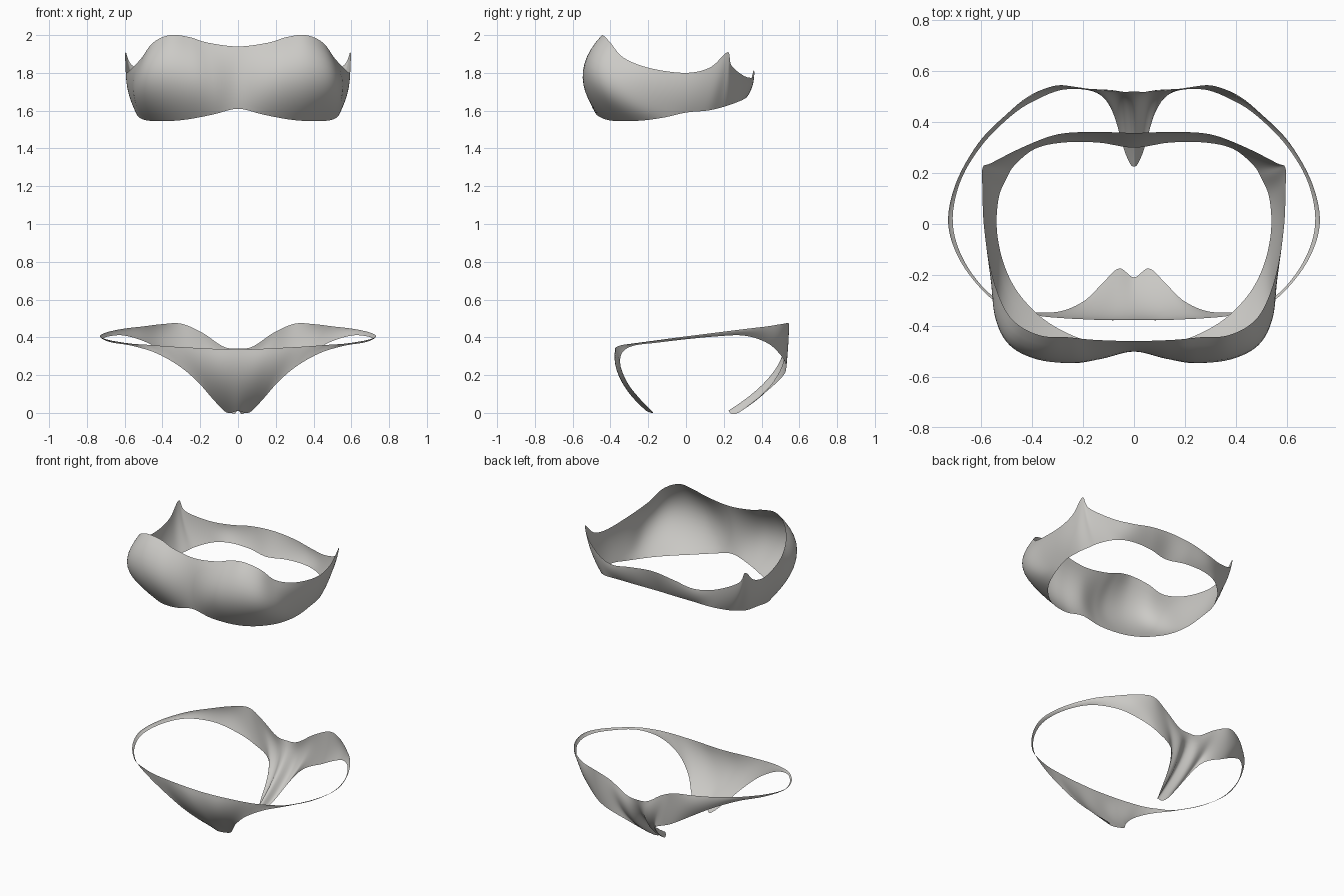
import bpy
import bmesh
from mathutils import Vector

default_cube = bpy.data.objects.get("Cube")
if default_cube:
    bpy.data.objects.remove(default_cube, do_unlink=True)

# One pale grey cloth colour
cloth = bpy.data.materials.new("pale grey cloth")
cloth.use_nodes = True
cloth.diffuse_color = (0.6, 0.59, 0.565, 1)
shader = next(n for n in cloth.node_tree.nodes if n.type == "BSDF_PRINCIPLED")
shader.inputs["Base Color"].default_value = cloth.diffuse_color
shader.inputs["Roughness"].default_value = 0.8


def make_station(upper, middle, lower):
    """Upper edge point, outermost point at half height, lower edge point."""
    upper, lower = Vector(upper), Vector(lower)
    half_height = (upper.z + lower.z) / 2
    return upper, Vector((*middle, half_height)), lower


def mirror_station(station):
    return tuple(Vector((-p.x, p.y, p.z)) for p in station)


def spline(before, start, end, after, t):
    """Smooth curve between start and end, guided by their neighbours."""
    tangent_in = (end - before) / 2
    tangent_out = (after - start) / 2
    blend = t * t * (3 - 2 * t)
    return (start.lerp(end, blend)
            + tangent_in * (t * (1 - t) ** 2)
            - tangent_out * (t * t * (1 - t)))


def arch(upper, middle, lower, t):
    """Curve that passes through the middle point at half way."""
    return (upper * ((1 - t) * (1 - 2 * t))
            + middle * (4 * t * (1 - t))
            + lower * (t * (2 * t - 1)))


def cloth_loop(name, half, steps=6, rows=12):
    """Loft a closed band of cloth from the stations of its left half."""
    stations = [make_station(*entry) for entry in half]
    stations += [mirror_station(s) for s in reversed(stations[1:-1])]
    count = len(stations)
    bm = bmesh.new()
    columns = []
    for i in range(count):
        neighbours = [stations[(i + k) % count] for k in (-1, 0, 1, 2)]
        for step in range(steps):
            section = [spline(*points, step / steps)
                       for points in zip(*neighbours)]
            columns.append([bm.verts.new(arch(*section, row / rows))
                            for row in range(rows + 1)])
    for left, right in zip(columns, columns[1:] + columns[:1]):
        for row in range(rows):
            face = bm.faces.new((left[row], left[row + 1],
                                 right[row + 1], right[row]))
            face.smooth = True
    mesh = bpy.data.meshes.new(name)
    bm.to_mesh(mesh)
    bm.free()
    mesh.materials.append(cloth)
    part = bpy.data.objects.new(name, mesh)
    bpy.context.collection.objects.link(part)
    return part


# Chest band: front centre, cup, pointed underarm, back centre
cloth_loop("chest_band", [
    ((0, -.46, 1.94), (0, -.5), (0, -.485, 1.61)),
    ((.16, -.455, 1.96), (.13, -.53), (.13, -.475, 1.58)),
    ((.26, -.445, 1.99), (.24, -.547), (.26, -.43, 1.555)),
    ((.36, -.44, 2), (.38, -.53), (.36, -.37, 1.545)),
    ((.45, -.4, 1.96), (.49, -.47), (.44, -.29, 1.545)),
    ((.51, -.33, 1.88), (.545, -.36), (.49, -.21, 1.55)),
    ((.56, -.19, 1.825), (.56, -.2), (.525, -.11, 1.565)),
    ((.59, 0, 1.8), (.58, 0), (.54, 0, 1.59)),
    ((.595, .13, 1.83), (.575, .13), (.53, .11, 1.6)),
    ((.595, .22, 1.91), (.565, .2), (.5, .18, 1.615)),
    ((.56, .24, 1.84), (.53, .235), (.47, .23, 1.63)),
    ((.43, .305, 1.785), (.42, .3), (.39, .295, 1.655)),
    ((.3, .352, 1.775), (.3, .345), (.28, .32, 1.67)),
    ((.16, .362, 1.8), (.15, .35), (.14, .32, 1.67)),
    ((0, .358, 1.815), (0, .335), (0, .3, 1.66)),
])

# Brief: front panel, narrow hip strap, back panel with a thin tail
cloth_loop("brief", [
    ((0, -.375, .335), (0, -.345), (0, -.21, .01)),
    ((.1, -.375, .338), (.08, -.34), (.06, -.175, .002)),
    ((.18, -.375, .342), (.16, -.345), (.13, -.24, .07)),
    ((.28, -.37, .347), (.24, -.35), (.2, -.305, .15)),
    ((.38, -.36, .353), (.34, -.355), (.3, -.345, .24)),
    ((.47, -.335, .36), (.44, -.34), (.43, -.34, .315)),
    ((.57, -.285, .367), (.56, -.285), (.56, -.28, .355)),
    ((.68, -.15, .385), (.67, -.15), (.665, -.15, .372)),
    ((.73, 0, .405), (.725, 0), (.712, 0, .39)),
    ((.7, .16, .425), (.695, .16), (.685, .16, .405)),
    ((.61, .32, .445), (.61, .315), (.605, .3, .41)),
    ((.5, .43, .458), (.505, .425), (.5, .41, .38)),
    ((.4, .505, .47), (.405, .505), (.4, .48, .33)),
    ((.3, .545, .472), (.29, .54), (.26, .53, .25)),
    ((.19, .53, .425), (.16, .525), (.11, .49, .17)),
    ((.08, .52, .352), (.06, .48), (.035, .28, .002)),
    ((0, .52, .34), (0, .43), (0, .225, .012)),
])
